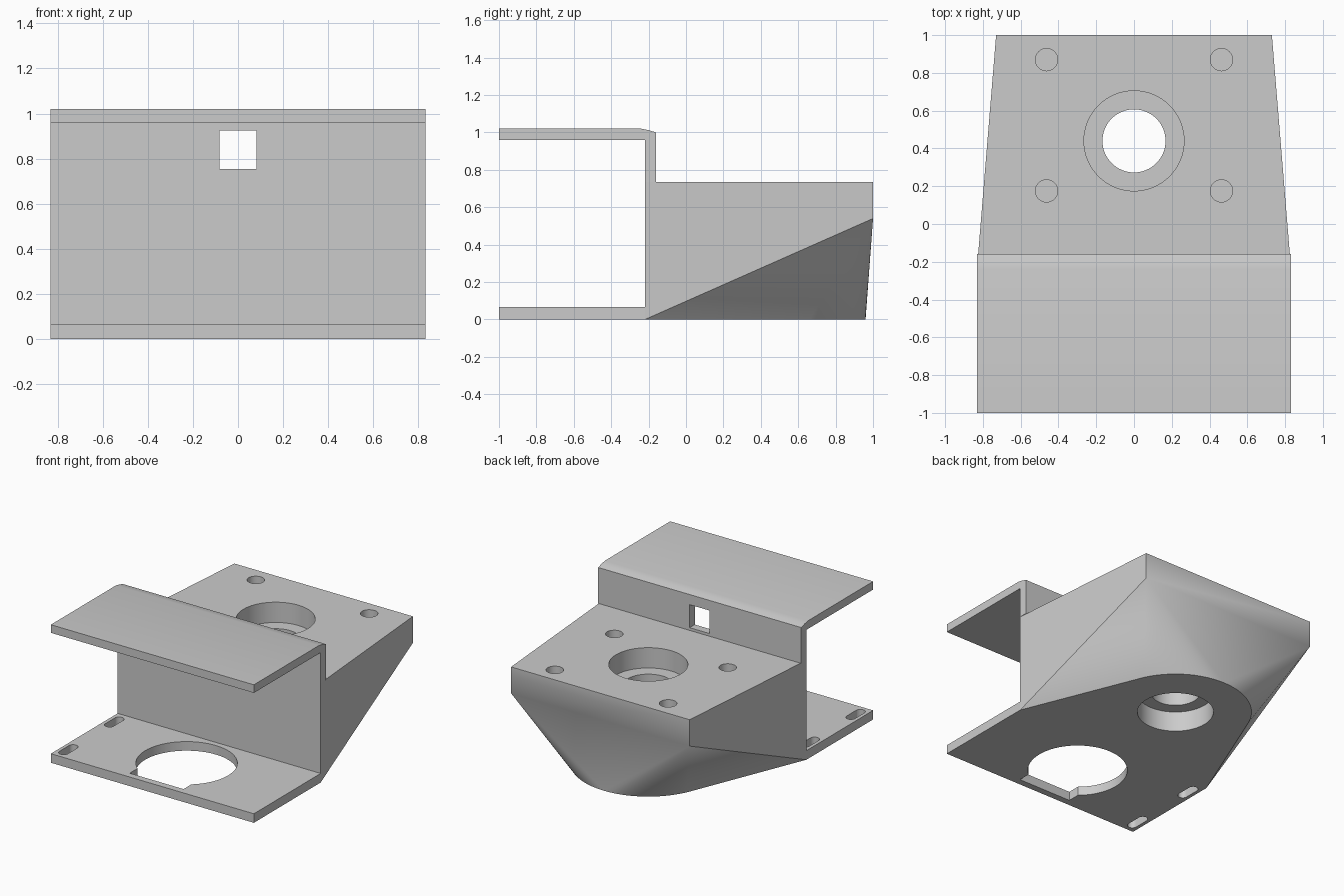
import bpy, bmesh, math
from mathutils import Vector

if "Cube" in bpy.data.objects:
    bpy.data.objects.remove(bpy.data.objects["Cube"])

grey = bpy.data.materials.new("light_grey")
grey.diffuse_color = (0.6, 0.6, 0.6, 1)
grey.use_nodes = True
grey.node_tree.nodes["Principled BSDF"].inputs["Base Color"].default_value = grey.diffuse_color


def finish(name, bm):
    bmesh.ops.recalc_face_normals(bm, faces=bm.faces)
    me = bpy.data.meshes.new(name)
    bm.to_mesh(me)
    bm.free()
    ob = bpy.data.objects.new(name, me)
    bpy.context.collection.objects.link(ob)
    me.materials.append(grey)
    return ob


def prism(name, pts, lo, hi, axis="z"):
    """Extrude an outline from lo to hi; along x the outline is (y, z)."""
    bm = bmesh.new()
    place = (lambda a, b: (a, b, lo)) if axis == "z" else (lambda a, b: (lo, a, b))
    face = bm.faces.new([bm.verts.new(place(a, b)) for a, b in pts])
    new = bmesh.ops.extrude_face_region(bm, geom=[face])["geom"]
    move = Vector((0, 0, hi - lo)) if axis == "z" else Vector((hi - lo, 0, 0))
    bmesh.ops.translate(bm, vec=move, verts=[g for g in new if isinstance(g, bmesh.types.BMVert)])
    return finish(name, bm)


def rect(x0, x1, y0, y1):
    return [(x0, y0), (x1, y0), (x1, y1), (x0, y1)]


def circle(cx, cy, r, n=64):
    return [(cx + r * math.cos(2 * math.pi * i / n), cy + r * math.sin(2 * math.pi * i / n))
            for i in range(n)]


def slot(cx, cy, r, half, n=12):
    arc = [math.pi * i / n for i in range(n + 1)]
    top = [(cx + r * math.cos(a), cy + half + r * math.sin(a)) for a in arc]
    return top + [(2 * cx - x, 2 * cy - y) for x, y in top]


def cut(ob, pts, lo, hi):
    cutter = prism("cutter", pts, lo, hi)
    mod = ob.modifiers.new("cut", "BOOLEAN")
    mod.operation, mod.solver, mod.object = "DIFFERENCE", "EXACT", cutter
    bpy.context.view_layer.objects.active = ob
    bpy.ops.object.modifier_apply(modifier=mod.name)
    bpy.data.objects.remove(cutter)


W, WALL, TOP = 0.83, -0.22, 0.735

# Base plate with keyed round opening and two slots on the left edge
plate = prism("base_plate", rect(-W, W, -1, WALL), 0, 0.067)
cut(plate, circle(0, -0.6, 0.34), -0.1, 0.2)
cut(plate, rect(-0.22, 0.22, -0.95, -0.7), -0.1, 0.2)
for y in (-0.88, -0.345):
    cut(plate, slot(-0.77, y, 0.034, 0.055), -0.1, 0.2)

# Upper wall and overhanging shelf with a square window
bracket = prism("upper_bracket", [(-1, 0.96), (WALL, 0.96), (WALL, TOP), (-0.16, TOP),
                                  (-0.16, 1.0), (-0.20, 1.012), (-0.24, 1.02), (-1, 1.02)],
                -W, W, "x")
cut(bracket, rect(-0.082, 0.082, -0.4, 0), 0.755, 0.925)

# Tapered block: hull from a trapezoid top down to a round foot
bm = bmesh.new()
for s in (-1, 1):
    for p in ((W, WALL, 0), (W, WALL, TOP), (0.73, 1, TOP), (0.73, 1, 0.54)):
        bm.verts.new((s * p[0], p[1], p[2]))
for x, y in circle(0, 0.44, 0.52, 72):
    bm.verts.new((x, y, 0))
bmesh.ops.convex_hull(bm, input=bm.verts)
bmesh.ops.dissolve_limit(bm, angle_limit=math.radians(0.4), verts=bm.verts, edges=bm.edges)
block = finish("tapered_block", bm)

# Centre bore with a recess at both ends, and four blind screw holes
cut(block, circle(0, 0.44, 0.167), -0.2, 1)
cut(block, circle(0, 0.44, 0.265), TOP - 0.15, 1)
cut(block, circle(0, 0.44, 0.26), -0.2, 0.15)
for x in (-0.463, 0.463):
    for y in (0.175, 0.87):
        cut(block, circle(x, y, 0.059, 32), TOP - 0.3, 1)

# Smooth shading with sharp corners kept
for ob in (plate, bracket, block):
    bpy.ops.object.select_all(action="DESELECT")
    ob.select_set(True)
    bpy.context.view_layer.objects.active = ob
    bpy.ops.object.shade_smooth_by_angle(angle=math.radians(30))
